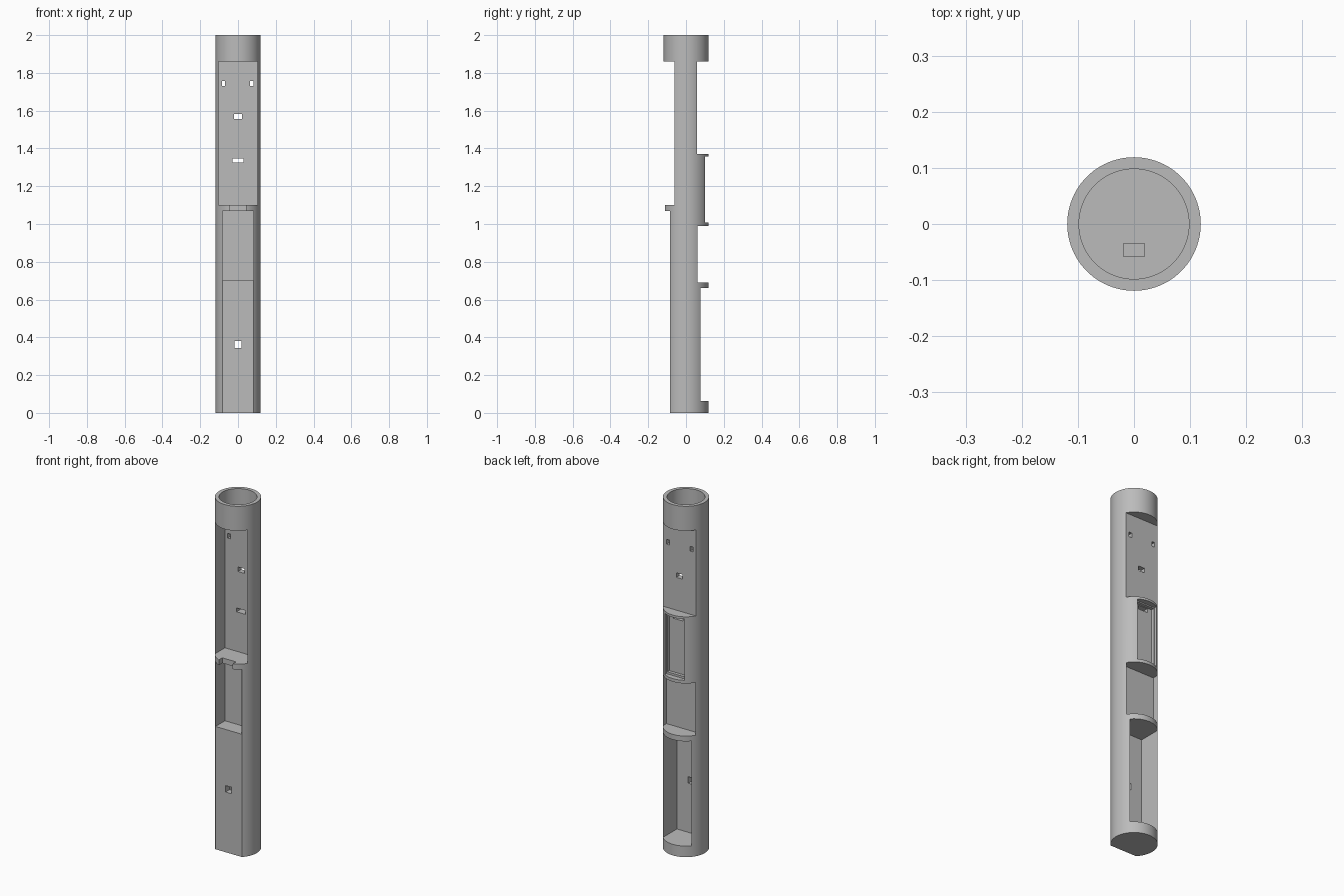
import bpy
import bmesh
from mathutils import Matrix, Vector

default = bpy.data.objects.get("Cube")
if default:
    bpy.data.objects.remove(default, do_unlink=True)

RADIUS = 0.119
FAR = 0.2    # beyond the tube wall

grey = bpy.data.materials.new("plain_grey")
grey.use_nodes = True
colour = (0.5, 0.5, 0.5, 1)
grey.diffuse_color = colour
grey.node_tree.nodes["Principled BSDF"].inputs["Base Color"].default_value = colour


def finish(name, bm):
    mesh = bpy.data.meshes.new(name)
    bm.to_mesh(mesh)
    bm.free()
    mesh.materials.append(grey)
    obj = bpy.data.objects.new(name, mesh)
    bpy.context.collection.objects.link(obj)
    return obj


def cylinder(name, radius, z0, z1):
    bm = bmesh.new()
    bmesh.ops.create_cone(bm, cap_ends=True, segments=96, radius1=radius, radius2=radius,
                          depth=z1 - z0, matrix=Matrix.Translation((0, 0, (z0 + z1) / 2)))
    return finish(name, bm)


def box(name, x, y, z):
    bm = bmesh.new()
    bmesh.ops.create_cube(bm, size=1)
    low, high = Vector((x[0], y[0], z[0])), Vector((x[1], y[1], z[1]))
    bmesh.ops.scale(bm, vec=high - low, verts=bm.verts)
    bmesh.ops.translate(bm, vec=(low + high) / 2, verts=bm.verts)
    return finish(name, bm)


def cut(body, cutter):
    cutter.hide_render = True
    mod = body.modifiers.new(cutter.name, 'BOOLEAN')
    mod.operation = 'DIFFERENCE'
    mod.solver = 'EXACT'
    mod.object = cutter
    bpy.context.view_layer.objects.active = body
    bpy.ops.object.modifier_apply(modifier=mod.name)
    bpy.data.objects.remove(cutter, do_unlink=True)


def sym(half):
    return (-half, half)


body = cylinder("tube_body", RADIUS, 0, 2)

# Open cup at the top
cut(body, cylinder("cup_bore", 0.098, 1.885, 2.1))

# Bays: name, half width, depth range, height range
bays = [
    ("front_upper_bay", 0.102, (-FAR, 0.028), (1.1, 1.86)),
    ("front_lower_flat", 0.15, (-FAR, -0.085), (-0.1, 1.07)),
    ("front_middle_bay", 0.0825, (-FAR, 0.0), (0.7, 1.07)),
    ("lip_notch", 0.043, (-FAR, -0.08), (1.05, 1.13)),
    ("back_upper_flat", 0.15, (0.059, FAR), (1.37, 1.86)),
    ("back_middle_bay", 0.102, (0.03, FAR), (0.69, 0.99)),
    ("back_lower_bay", 0.09, (-0.047, FAR), (0.063, 0.66)),
    ("back_lid_seat", 0.062, (0.088, FAR), (1.008, 1.357)),
    ("back_lid_recess", 0.056, (0.07, FAR), (1.02, 1.35)),
]
for name, half, depth, height in bays:
    cut(body, box(name, sym(half), depth, height))

# Wire and screw holes through the inner walls
holes = [
    ("screw_hole_right", (-0.086, -0.068), (0.0, 0.1), (1.73, 1.757)),
    ("screw_hole_left", (0.063, 0.081), (0.0, 0.1), (1.73, 1.757)),
    ("upper_wire_hole", sym(0.02), (0.0, 0.1), (1.557, 1.583)),
    ("middle_wire_hole", sym(0.029), (0.0, 0.1), (1.325, 1.347)),
    ("lower_wire_hole", sym(0.019), (-0.12, 0.0), (0.343, 0.38)),
    ("cup_wire_hole", sym(0.019), (-0.058, -0.035), (1.8, 1.95)),
]
for name, x, y, z in holes:
    cut(body, box(name, x, y, z))

# Smooth curved walls, crisp edges
bpy.ops.object.select_all(action='DESELECT')
body.select_set(True)
bpy.context.view_layer.objects.active = body
bpy.ops.object.shade_smooth_by_angle(angle=0.5)
